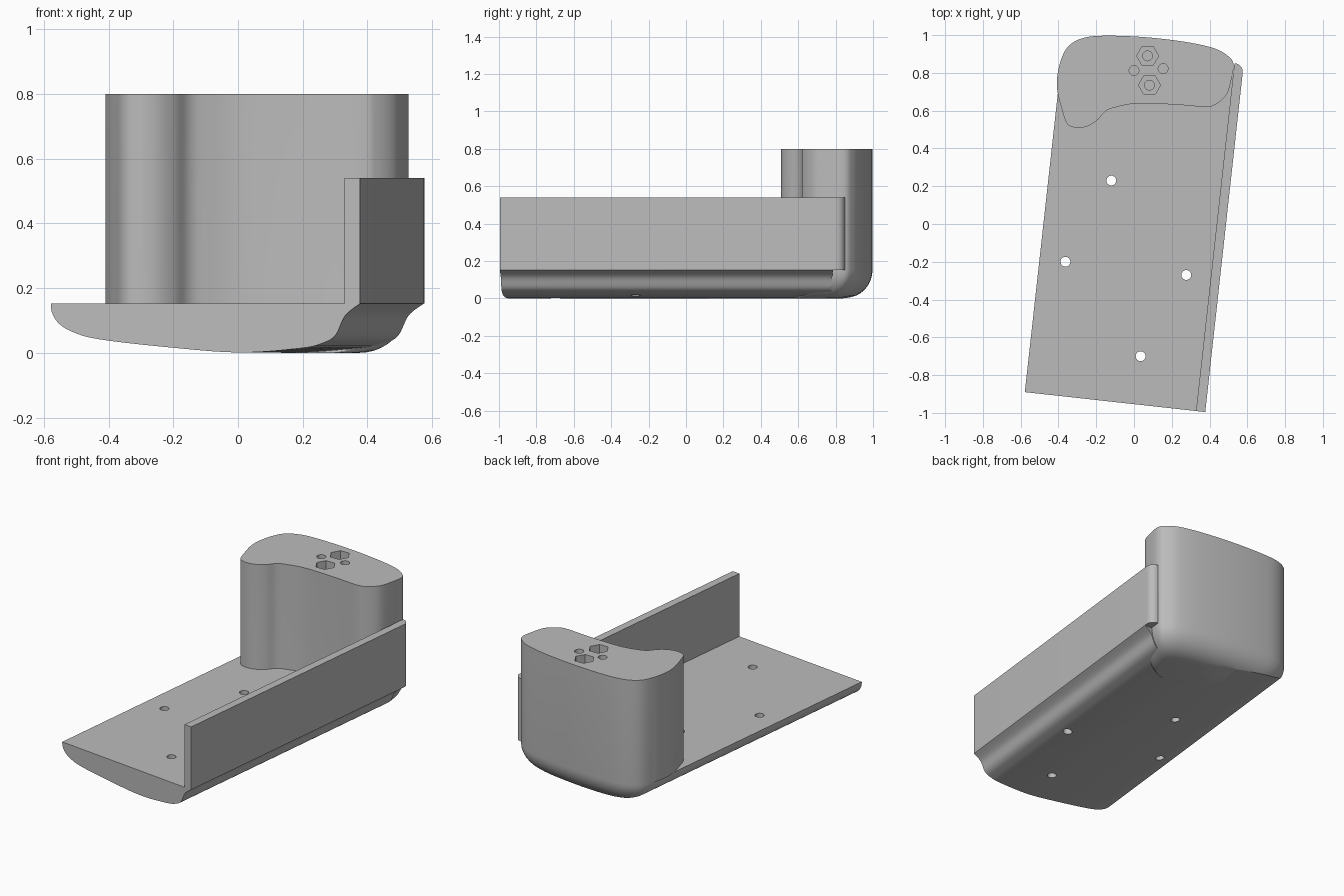
import bpy, bmesh, math
from mathutils import Matrix, Vector

cube = bpy.data.objects.get("Cube")
if cube:
    bpy.data.objects.remove(cube)

grey = bpy.data.materials.new("plain grey")
grey.use_nodes = True
GREY = (0.5, 0.5, 0.5, 1)
grey.diffuse_color = GREY
grey.node_tree.nodes["Principled BSDF"].inputs["Base Color"].default_value = GREY

# Plan frame of the tray: s runs across, v runs from front to back
TRAY = Matrix.Translation((-0.578, -0.89, 0)) @ Matrix.Rotation(math.radians(-6.3), 4, "Z")
RIM, TOP, WALL_TOP = 0.152, 0.8, 0.54


def spline(points, steps, closed):
    """Smooth curve through the points."""
    pts = [Vector(p) for p in points]
    n = len(pts)
    out = []
    for i in range(n if closed else n - 1):
        pick = (lambda k: pts[k % n]) if closed else (lambda k: pts[min(max(k, 0), n - 1)])
        a, b, c, d = (pick(i + k) for k in (-1, 0, 1, 2))
        for j in range(steps):
            t = j / steps
            out.append(0.5 * (2 * b + (c - a) * t + (2 * a - 5 * b + 4 * c - d) * t * t
                              + (3 * b - a - 3 * c + d) * t ** 3))
    if not closed:
        out.append(pts[-1])
    return out


def loft(name, rings, matrix=Matrix()):
    """Closed solid through rings of equal length."""
    bm = bmesh.new()
    loops = [[bm.verts.new(matrix @ Vector(p)) for p in ring] for ring in rings]
    n = len(loops[0])
    for low, high in zip(loops, loops[1:]):
        for i in range(n):
            j = (i + 1) % n
            bm.faces.new((low[i], low[j], high[j], high[i]))
    bm.faces.new(loops[0][::-1])
    bm.faces.new(loops[-1])
    bmesh.ops.recalc_face_normals(bm, faces=bm.faces)
    mesh = bpy.data.meshes.new(name)
    bm.to_mesh(mesh)
    bm.free()
    mesh.materials.append(grey)
    obj = bpy.data.objects.new(name, mesh)
    bpy.context.collection.objects.link(obj)
    return obj


def peg(x, y, radius, low, high, sides=32):
    """Upright cutter."""
    ring = [(x + radius * math.cos(math.tau * i / sides),
             y + radius * math.sin(math.tau * i / sides)) for i in range(sides)]
    return loft("cutter", [[(*p, z) for p in ring] for z in (low, high)])


def boolean(obj, cutter, operation="DIFFERENCE"):
    mod = obj.modifiers.new("cut", "BOOLEAN")
    mod.operation, mod.object, mod.solver = operation, cutter, "EXACT"
    bpy.context.view_layer.objects.active = obj
    bpy.ops.object.modifier_apply(modifier=mod.name)
    bpy.data.objects.remove(cutter)


# Tray: curved underside swept along the length, slanted end inside the block
underside = spline([(0, RIM), (0.003, 0.125), (0.025, 0.09), (0.073, 0.062), (0.149, 0.042),
                    (0.335, 0.02), (0.58, 0.001), (0.775, 0.014), (0.845, 0.03),
                    (0.885, 0.055), (0.915, 0.115), (0.961, RIM)], 6, False)
tray = loft("tray", [[(s, 0, z) for s, z in underside],
                     [(s, 1.6 + 0.2 * s, z) for s, z in underside]], TRAY)
for x, y in ((-0.12, 0.23), (-0.363, -0.2), (0.277, -0.27), (0.035, -0.7)):
    boolean(tray, peg(x, y, 0.026, -0.1, 0.3))

# Side wall with a rounded outer back corner
inner, outer, back, r = 0.912, 0.961, 1.852, 0.045
plan = [(inner, 0), (outer, 0)]
plan += [(outer - r + r * math.cos(a), back - r + r * math.sin(a))
         for a in (math.pi / 2 * i / 8 for i in range(9))]
plan.append((inner, back))
wall = loft("side_wall", [[(*p, z) for p in plan] for z in (RIM, WALL_TOP)], TRAY)

# Grip block: wavy outline, rounded in towards the bottom
outline = spline([(-0.13, 0.997), (0.085, 0.987), (0.296, 0.96), (0.43, 0.928), (0.497, 0.89),
                  (0.527, 0.845), (0.513, 0.754), (0.487, 0.68), (0.43, 0.632), (0.376, 0.62),
                  (0.217, 0.632), (0.016, 0.638), (-0.1, 0.617), (-0.153, 0.595),
                  (-0.196, 0.548), (-0.25, 0.516), (-0.31, 0.51), (-0.355, 0.532),
                  (-0.38, 0.6), (-0.405, 0.7), (-0.407, 0.775), (-0.386, 0.87),
                  (-0.344, 0.945), (-0.26, 0.987)], 6, True)
rings = []
for i in range(11):
    a = math.pi / 2 * i / 10
    inset, z = RIM * (1 - math.sin(a)), RIM * (1 - math.cos(a))
    rings.append([(0.06 + (p.x - 0.06) * (1 - inset / 0.47),
                   0.5 + (p.y - 0.5) * (1 - inset / 0.5), z) for p in outline])
rings.append([(p.x, p.y, TOP) for p in outline])
block = loft("grip_block", rings)

# Carry the tray's left underside curve through the block
left = [(s, z) for s, z in underside if s < 0.57]
limit = left + [(0.6, -0.05), (1.4, -0.05), (1.4, 1), (-0.3, 1), (-0.3, RIM)]
boolean(block, loft("limit", [[(s, v, z) for s, z in limit] for v in (1.1, 2.4)], TRAY),
        "INTERSECT")

# Bolt pockets and pin holes in the block top
for x, y in ((0.072, 0.89), (0.082, 0.735)):
    boolean(block, peg(x, y, 0.058, TOP - 0.06, TOP + 0.1, 6))
    boolean(block, peg(x, y, 0.026, 0.25, TOP + 0.1))
for x, y in ((0, 0.813), (0.154, 0.823)):
    boolean(block, peg(x, y, 0.026, 0.25, TOP + 0.1))

# Smooth shading with sharp rims
for obj in (tray, wall, block):
    bpy.ops.object.select_all(action="DESELECT")
    obj.select_set(True)
    bpy.context.view_layer.objects.active = obj
    bpy.ops.object.shade_smooth_by_angle(angle=math.radians(30))
